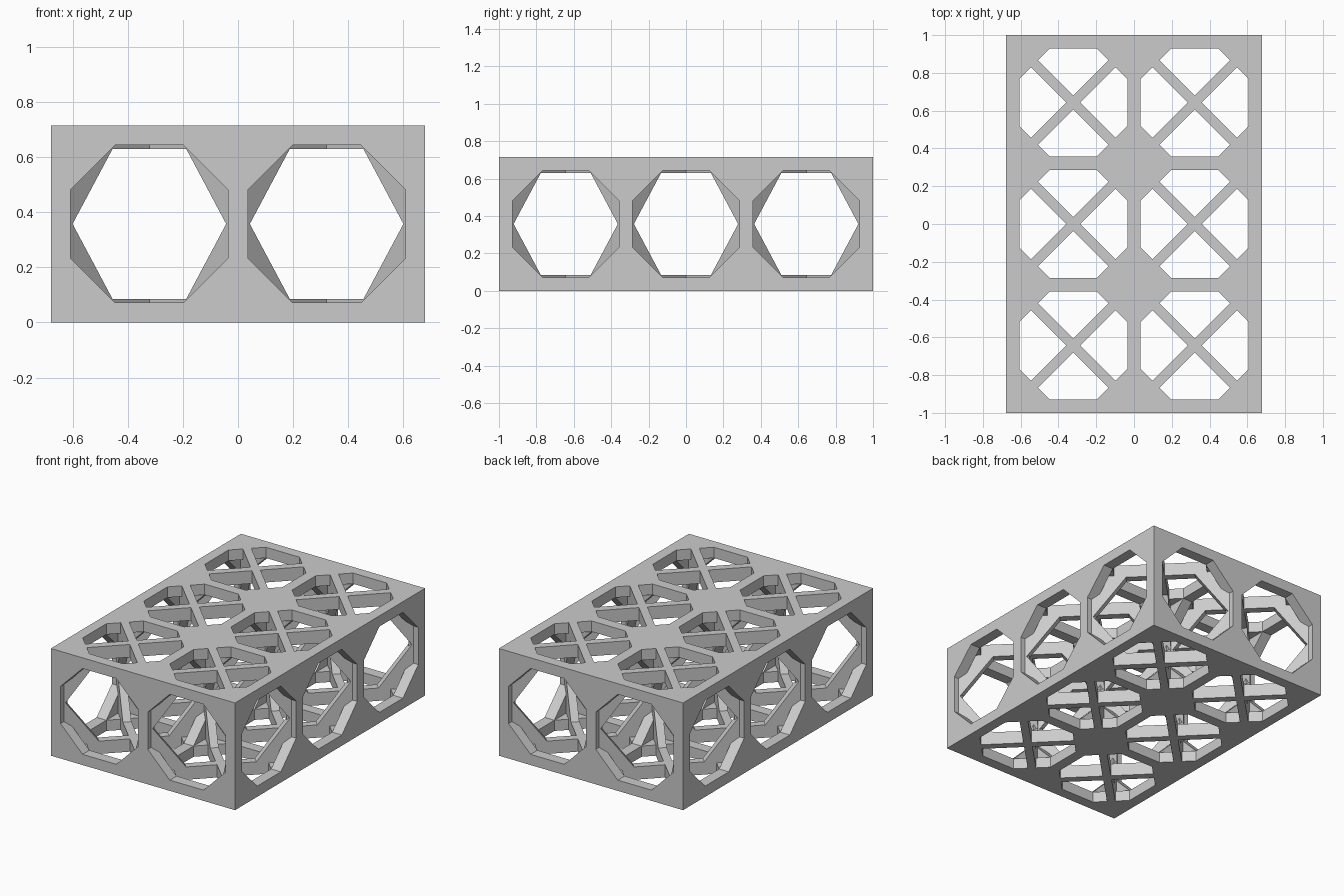
import bpy, bmesh, math
from mathutils import Matrix, Vector

cube = bpy.data.objects.get("Cube")
if cube:
    bpy.data.objects.remove(cube, do_unlink=True)

BAR = 0.0714              # strut and panel thickness
PITCH = 0.643             # cell spacing
NX, NY = 2, 3
SIZE = Vector((NX * PITCH + BAR, NY * PITCH + BAR, PITCH + BAR))
MID = SIZE.z / 2
OPEN = (PITCH - BAR) / 2  # half width of a cell opening
FLAT = 0.124              # half length of an octagon's straight side
XS = [(i - (NX - 1) / 2) * PITCH for i in range(NX)]
YS = [(j - (NY - 1) / 2) * PITCH for j in range(NY)]

grey = bpy.data.materials.new("light grey")
grey.use_nodes = True
tone = (0.6, 0.6, 0.6, 1)
grey.diffuse_color = tone
grey.node_tree.nodes["Principled BSDF"].inputs["Base Color"].default_value = tone

cutters = bpy.data.collections.new("cutters")
braces = bpy.data.collections.new("braces")
for c in (cutters, braces):
    bpy.context.scene.collection.children.link(c)


def add(name, bm, matrix=Matrix(), collection=None):
    bmesh.ops.recalc_face_normals(bm, faces=bm.faces)
    mesh = bpy.data.meshes.new(name)
    bm.to_mesh(mesh)
    bm.free()
    mesh.materials.append(grey)
    ob = bpy.data.objects.new(name, mesh)
    ob.matrix_world = matrix
    (collection or bpy.context.scene.collection).objects.link(ob)
    ob.hide_render = collection is not None
    return ob


def box(name, size, centre, collection=None):
    bm = bmesh.new()
    bmesh.ops.create_cube(bm, size=1)
    bmesh.ops.scale(bm, vec=size, verts=bm.verts)
    return add(name, bm, Matrix.Translation(centre), collection)


def thicken(bm, depth):
    # Extrude flat faces along local z, centred on the local plane
    out = bmesh.ops.extrude_face_region(bm, geom=bm.faces[:], use_keep_orig=True)
    top = [g for g in out["geom"] if isinstance(g, bmesh.types.BMVert)]
    bmesh.ops.translate(bm, verts=top, vec=(0, 0, depth))
    bmesh.ops.translate(bm, verts=bm.verts, vec=(0, 0, -depth / 2))


def octagon_cutter(rotation, centre):
    bm = bmesh.new()
    half = [(OPEN, -FLAT), (OPEN, FLAT), (FLAT, OPEN), (-FLAT, OPEN)]
    points = half + [(-x, -y) for x, y in half]
    bm.faces.new([bm.verts.new((x, y, 0)) for x, y in points])
    thicken(bm, 3)
    add("octagon_cutter", bm, Matrix.Translation(centre) @ rotation, cutters)


def brace(centre, angle):
    # Upright diagonal plate with a six-sided opening
    bm = bmesh.new()
    length, a, b, h = PITCH / math.sqrt(2), 0.42, 0.215, 0.272

    def ring(l, m, t):
        pts = [(l, 0), (m, t), (-m, t), (-l, 0), (-m, -t), (m, -t)]
        return [bm.verts.new((x, y, 0)) for x, y in pts]

    outer, inner = ring(length, length, MID), ring(a, b, h)
    for i in range(6):
        j = (i + 1) % 6
        bm.faces.new((outer[i], outer[j], inner[j], inner[i]))
    thicken(bm, 0.052)
    turn = Matrix.Rotation(angle, 4, "Z") @ Matrix.Rotation(math.pi / 2, 4, "X")
    add("brace", bm, Matrix.Translation(centre) @ turn, braces)


# Hollow cells, vertical openings and crossed diagonal braces
for x in XS:
    for y in YS:
        box("cell_cutter", (2 * OPEN,) * 3, (x, y, MID), cutters)
        octagon_cutter(Matrix(), (x, y, MID))
        for angle in (math.pi / 4, -math.pi / 4):
            brace((x, y, MID), angle)

# Openings through the front and the sides
for x in XS:
    octagon_cutter(Matrix.Rotation(math.pi / 2, 4, "X"), (x, 0, MID))
for y in YS:
    octagon_cutter(Matrix.Rotation(math.pi / 2, 4, "Y"), (0, y, MID))

# Outer block cut into a lattice, then joined with the braces
lattice = box("lattice_frame", SIZE, (0, 0, MID))
for operation, group in (("DIFFERENCE", cutters), ("UNION", braces)):
    mod = lattice.modifiers.new(operation.title(), "BOOLEAN")
    mod.operation = operation
    mod.operand_type = "COLLECTION"
    mod.collection = group
    mod.solver = "EXACT"
    mod.use_self = True

bpy.context.view_layer.update()
graph = bpy.context.evaluated_depsgraph_get()
result = bpy.data.meshes.new_from_object(lattice.evaluated_get(graph))
lattice.modifiers.clear()
lattice.data = result
result.materials.clear()
result.materials.append(grey)

# Remove the helpers
for group in (cutters, braces):
    for ob in list(group.objects):
        bpy.data.objects.remove(ob, do_unlink=True)
    bpy.data.collections.remove(group)
